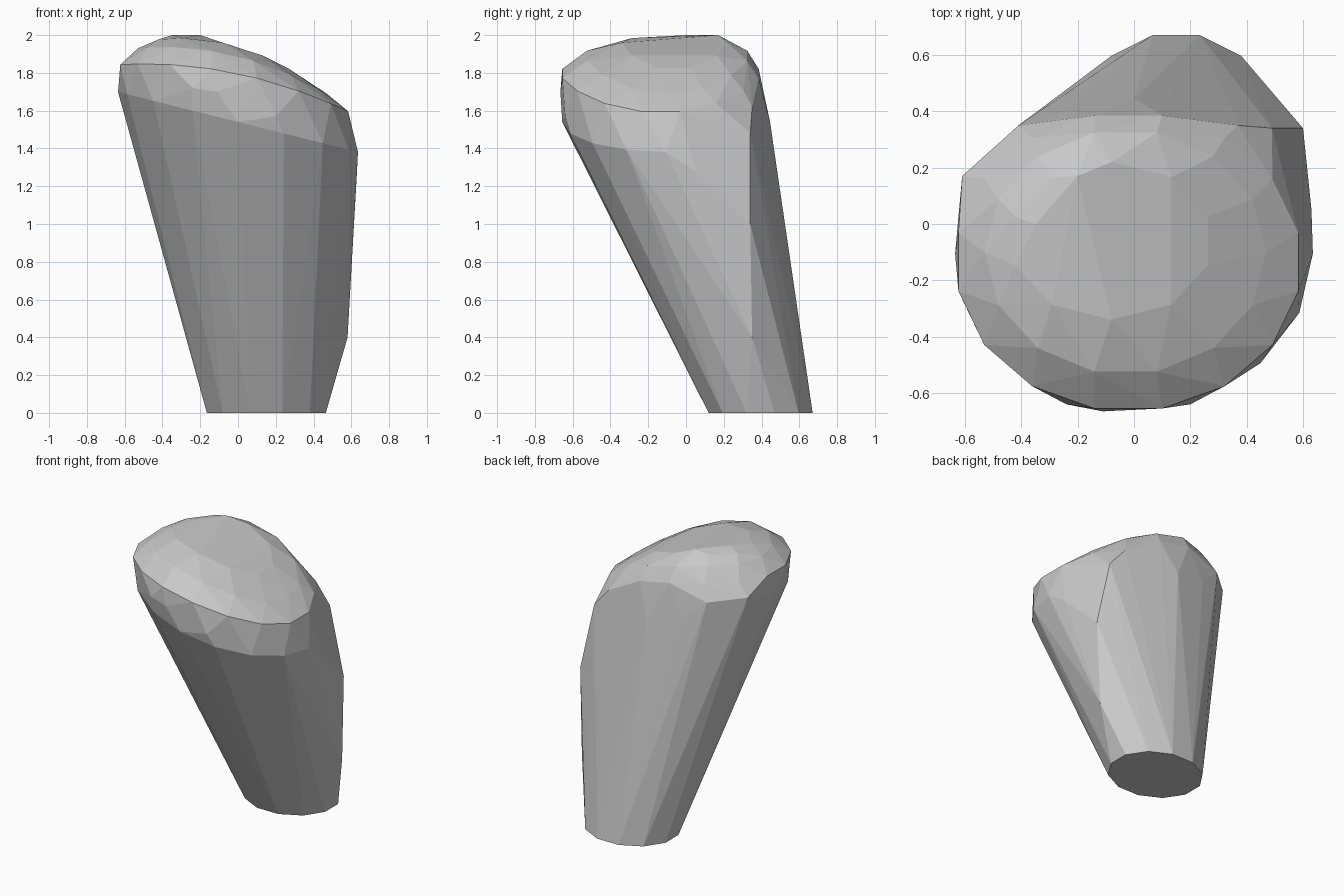
import bpy
import bmesh
from math import cos, sin, tau

cube = bpy.data.objects.get("Cube")
if cube:
    bpy.data.objects.remove(cube, do_unlink=True)

# Single stone-like colour
grey = bpy.data.materials.new("light grey")
grey.use_nodes = True
colour = (0.58, 0.58, 0.58, 1)
grey.diffuse_color = colour
grey.node_tree.nodes["Principled BSDF"].inputs["Base Color"].default_value = colour


def ring(bm, sides, centre, rx, ry, slope_x=0.0, slope_y=0.0, droop=0.0, turn=0.0):
    """Add an elliptical ring of points, tilted and drooping towards both x ends."""
    cx, cy, cz = centre
    for i in range(sides):
        angle = tau * (i + turn) / sides
        dx, dy = rx * cos(angle), ry * sin(angle)
        bm.verts.new((cx + dx, cy + dy, cz + slope_x * dx + slope_y * dy - droop * dx * dx))


bm = bmesh.new()

# Flat narrow foot
ring(bm, 12, (0.15, 0.395, 0), 0.326, 0.285, turn=0.5)

# Bulging flank on the left side
flank = ((0.58, 0.35, 0.4), (0.6, 0.34, 1), (0.63, 0.05, 1.28), (0.49, 0.34, 1.48))
# Blunt corners around the back and front of the head
back_corners = ((0.37, 0.35, 1.62), (-0.41, 0.35, 1.74), (-0.61, 0.17, 1.76))
front_corners = ((-0.24, -0.64, 1.72), (-0.11, -0.665, 1.7), (0.2, -0.64, 1.57))
for point in flank + back_corners + front_corners:
    bm.verts.new(point)

# Lower and upper rims of the slanted head
ring(bm, 16, (0, -0.105, 1.54), 0.635, 0.55, slope_x=-0.25)
ring(bm, 16, (-0.02, -0.135, 1.8), 0.615, 0.53, slope_x=-0.205, droop=0.22, turn=0.5)

# Domed crown
ring(bm, 14, (-0.03, -0.1, 1.895), 0.5, 0.435, slope_x=-0.24, droop=0.34)
ring(bm, 10, (-0.08, -0.06, 1.96), 0.36, 0.28, slope_x=-0.22, droop=0.5, turn=0.5)
for x, y in ((-0.2, 0.17), (-0.35, 0)):
    bm.verts.new((x, y, 2))

# Wrap all rings in one faceted skin
hull = bmesh.ops.convex_hull(bm, input=bm.verts[:])
loose = {e for e in hull["geom_interior"] + hull["geom_unused"]
         if isinstance(e, bmesh.types.BMVert)}
bmesh.ops.delete(bm, geom=list(loose), context="VERTS")
bmesh.ops.dissolve_limit(bm, angle_limit=0.02, verts=bm.verts[:], edges=bm.edges[:])
bmesh.ops.recalc_face_normals(bm, faces=bm.faces[:])

mesh = bpy.data.meshes.new("tapered_body")
bm.to_mesh(mesh)
bm.free()
mesh.materials.append(grey)
body = bpy.data.objects.new("tapered_body", mesh)
bpy.context.collection.objects.link(body)
